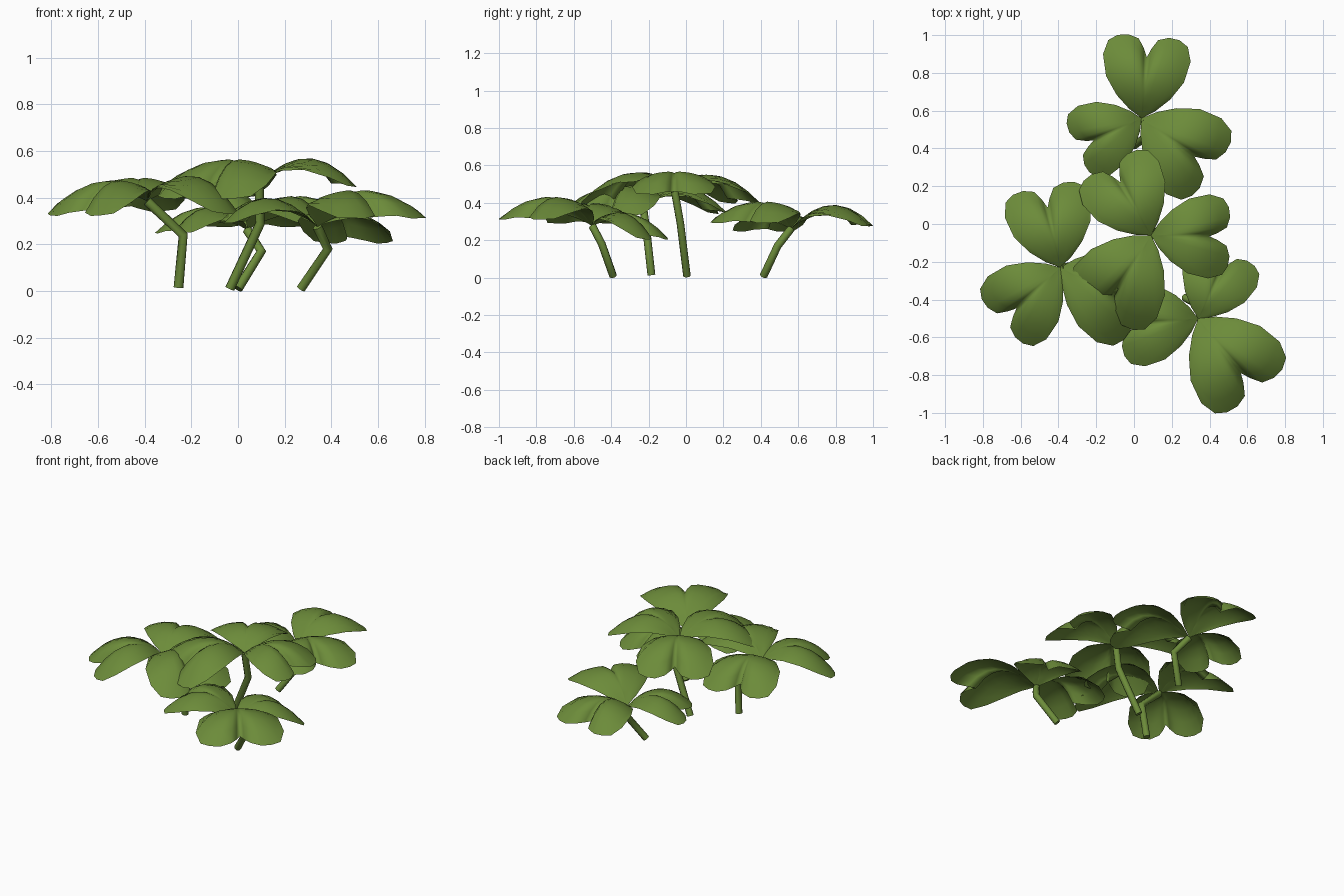
import bpy, bmesh
from math import radians, sin, cos
from mathutils import Vector

cube = bpy.data.objects.get("Cube")
if cube:
    bpy.data.objects.remove(cube, do_unlink=True)

green = bpy.data.materials.new("leaf green")
green.use_nodes = True
colour = (0.15, 0.26, 0.042, 1)
green.diffuse_color = colour
bsdf = green.node_tree.nodes["Principled BSDF"]
bsdf.inputs["Base Color"].default_value = colour
bsdf.inputs["Roughness"].default_value = 0.8

# Half of the heart outline: angle from the midrib, reach from the leaf base
HALF = [(3, 0.82), (7, 0.94), (14, 1.0), (21, 1.02), (28, 1.0), (36, 0.88),
        (45, 0.65), (52, 0.4), (58, 0.18)]
OUTLINE = [(-a, r) for a, r in reversed(HALF)] + [(0, 0.72)] + HALF
RINGS = 7


def add_leaflet(name, base, heading, length, tilt):
    """Heart-shaped sheet, arched along its midrib, drooping at sides and notch."""
    bm = bmesh.new()
    direction = Vector((cos(radians(heading)), sin(radians(heading)), 0))
    side = Vector((-direction.y, direction.x, 0))
    root = bm.verts.new(base)
    rays = []
    for angle, reach in OUTLINE:
        along, across = reach * cos(radians(angle)), reach * sin(radians(angle))
        # The rim around the notch curls down to the level of the leaf base
        curl = 1.04 * along * (1 - along) if abs(angle) < 20 else 0
        ray = []
        for i in range(1, RINGS + 1):
            t = i / RINGS
            u, v = t * along, t * across
            z = length * (1.04 * u * (1 - u) - 0.58 * v * v - curl * t ** 4) + tilt * u
            ray.append(bm.verts.new(base + (direction * u + side * v) * length + Vector((0, 0, z))))
        rays.append(ray)
    for a, b in zip(rays, rays[1:]):
        bm.faces.new((root, a[0], b[0]))
        for i in range(RINGS - 1):
            bm.faces.new((a[i], a[i + 1], b[i + 1], b[i]))
    for f in bm.faces:
        f.smooth = True
    mesh = bpy.data.meshes.new(name)
    bm.to_mesh(mesh)
    bm.free()
    mesh.materials.append(green)
    bpy.context.collection.objects.link(bpy.data.objects.new(name, mesh))


def add_stem(name, points):
    """Bent round stalk with closed ends."""
    curve = bpy.data.curves.new(name, "CURVE")
    curve.dimensions = "3D"
    curve.bevel_depth = 0.021
    curve.bevel_resolution = 2
    curve.use_fill_caps = True
    spline = curve.splines.new("POLY")
    spline.points.add(len(points) - 1)
    for p, co in zip(spline.points, points):
        p.co = (*co, 1)
    curve.materials.append(green)
    bpy.context.collection.objects.link(bpy.data.objects.new(name, curve))


# Each plant: stem path from the ground up, then leaflets (heading, length, tilt)
PLANTS = {
    "back": ([(0.0, 0.415, 0.01), (0.10, 0.49, 0.17), (0.04, 0.56, 0.26)],
             [(85, 0.45, 0.03), (-36, 0.48, 0.05), (205, 0.39, 0.0)]),
    "left": ([(-0.255, -0.185, 0.015), (-0.235, -0.21, 0.24), (-0.39, -0.23, 0.385)],
             [(102, 0.45, -0.03), (223, 0.44, -0.05), (-28, 0.50, -0.04)]),
    "middle": ([(-0.035, 0.005, 0.01), (0.095, -0.03, 0.29), (0.09, -0.06, 0.46)],
               [(120, 0.45, -0.05), (-1, 0.43, 0.0), (238, 0.50, -0.05)]),
    "front": ([(0.27, -0.39, 0.01), (0.385, -0.45, 0.18), (0.34, -0.50, 0.275)],
              [(-52, 0.51, 0.055), (64, 0.40, -0.06), (186, 0.43, 0.03)]),
}
for plant, (path, leaflets) in PLANTS.items():
    add_stem(f"{plant}_stem", path)
    for n, (heading, length, tilt) in enumerate(leaflets, 1):
        add_leaflet(f"{plant}_leaflet_{n}", Vector(path[-1]), heading, length, tilt)
